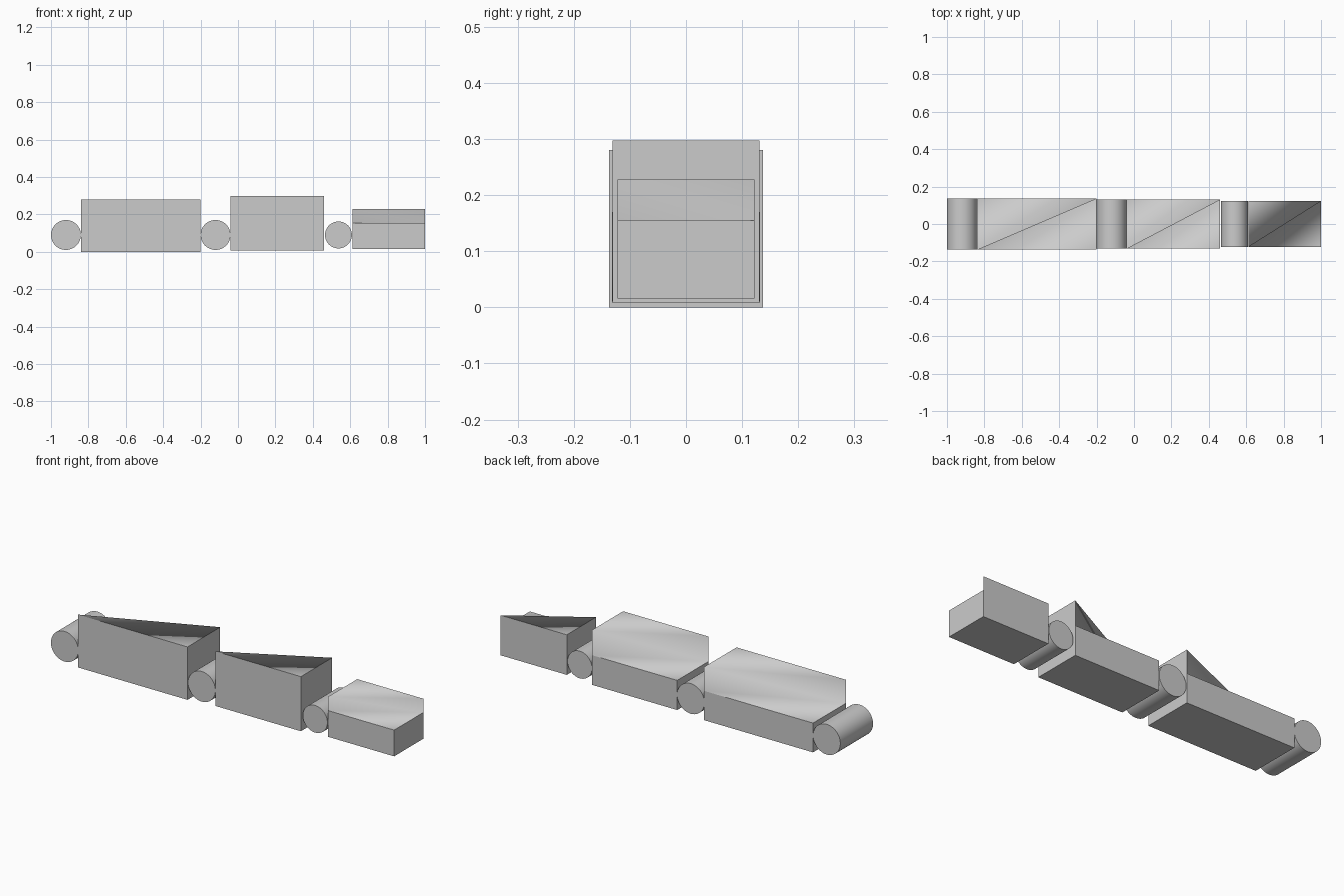
import bpy, bmesh, math

if "Cube" in bpy.data.objects:
    bpy.data.objects.remove(bpy.data.objects["Cube"])

grey = bpy.data.materials.new("plain grey")
grey.diffuse_color = (0.6, 0.6, 0.6, 1)
grey.use_nodes = True
grey.node_tree.nodes["Principled BSDF"].inputs["Base Color"].default_value = grey.diffuse_color


def finish(bm, name):
    bmesh.ops.recalc_face_normals(bm, faces=bm.faces)
    me = bpy.data.meshes.new(name)
    bm.to_mesh(me)
    bm.free()
    me.materials.append(grey)
    ob = bpy.data.objects.new(name, me)
    bpy.context.collection.objects.link(ob)
    return ob


def segment(name, x0, x1, half_y, z0, z_low, z_high, s):
    """Block whose top steps up along its diagonal.
    s=1 raises the front right corner, s=-1 the back left one."""
    bm = bmesh.new()
    cx, hx = (x0 + x1) / 2, (x1 - x0) / 2

    def v(sx, sy, z):
        return bm.verts.new((cx + s * sx * hx, s * sy * half_y, z))

    fl, fr, br, bl = [v(a, b, z0) for a, b in ((-1, -1), (1, -1), (1, 1), (-1, 1))]
    fl_low, bl_low, br_low = v(-1, -1, z_low), v(-1, 1, z_low), v(1, 1, z_low)
    fl_top, fr_top, br_top = v(-1, -1, z_high), v(1, -1, z_high), v(1, 1, z_high)
    # flat bottom and side walls
    for f in ((fl, bl, br, fr),
              (fl, fr, fr_top, fl_top, fl_low),
              (fr, br, br_low, br_top, fr_top),
              (br, bl, bl_low, br_low),
              (bl, fl, fl_low, bl_low)):
        bm.faces.new(f)
    # stepped top, shaded as one smooth surface
    for f in ((fl_top, fr_top, br_top),
              (fl_low, fl_top, br_top, br_low),
              (fl_low, br_low, bl_low)):
        bm.faces.new(f).smooth = True
    return finish(bm, name)


def joint(name, x, z, r, half_y):
    """Hinge cylinder lying across the chain."""
    bpy.ops.mesh.primitive_cylinder_add(vertices=48, radius=r, depth=2 * half_y,
                                        location=(x, 0, z),
                                        rotation=(math.pi / 2, 0, 0))
    ob = bpy.context.object
    ob.name = name
    ob.data.materials.append(grey)
    bpy.ops.object.shade_smooth_by_angle(angle=math.radians(30))


# three hinge joints
joint("base_joint", -0.92, 0.09, 0.08, 0.137)
joint("middle_joint", -0.12, 0.09, 0.08, 0.132)
joint("end_joint", 0.537, 0.09, 0.072, 0.122)

# three stepped segments
segment("base_segment", -0.84, -0.20, 0.137, 0.0, 0.155, 0.28, 1)
segment("middle_segment", -0.04, 0.46, 0.131, 0.008, 0.165, 0.297, 1)
segment("end_segment", 0.613, 1.0, 0.122, 0.016, 0.155, 0.228, -1)
